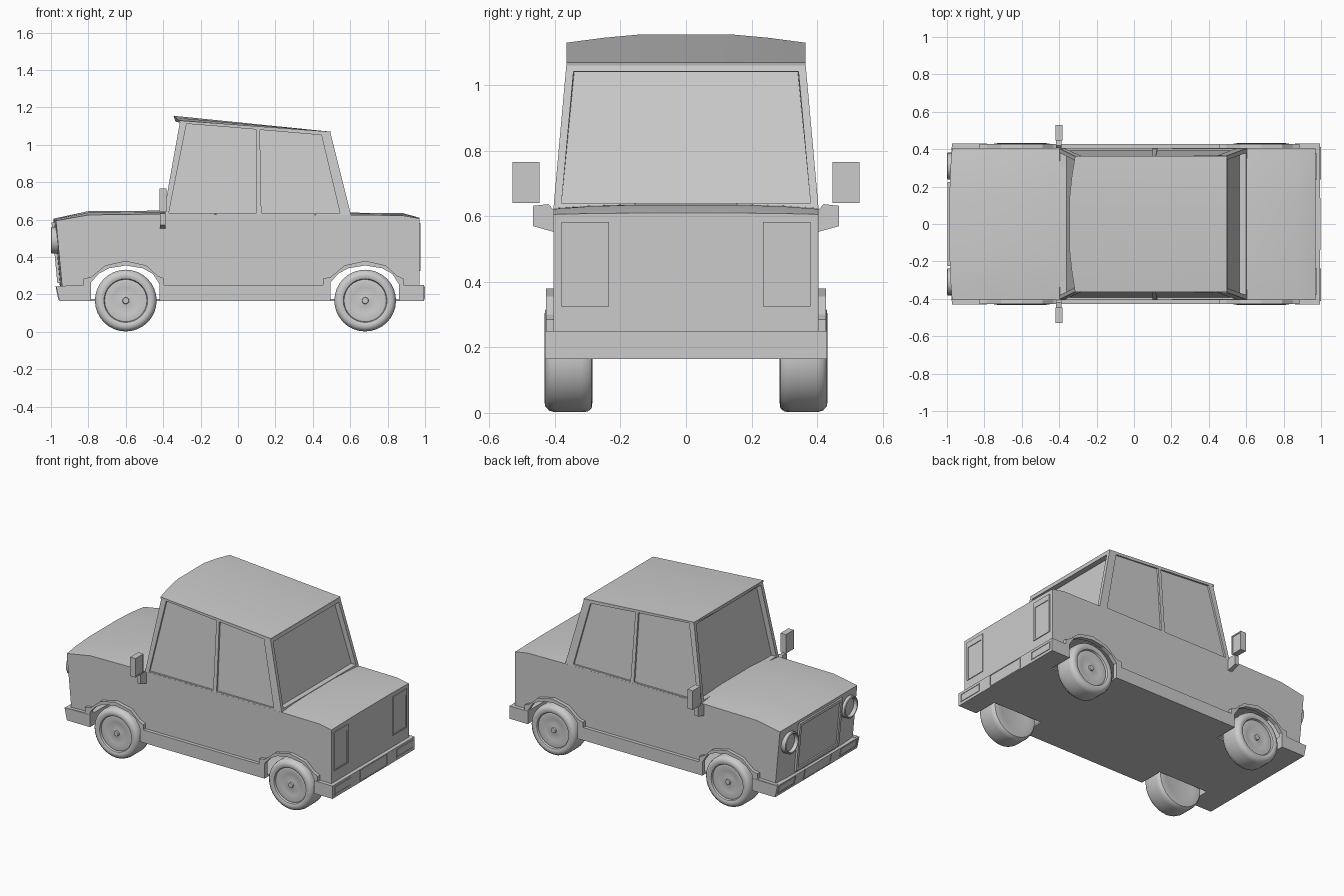
import bpy, bmesh, math

if "Cube" in bpy.data.objects:
    bpy.data.objects.remove(bpy.data.objects["Cube"])


def make(name, verts, faces, mirror=False, smooth=None):
    me = bpy.data.meshes.new(name)
    me.from_pydata(verts, [], faces)
    bm = bmesh.new()
    bm.from_mesh(me)
    bmesh.ops.remove_doubles(bm, verts=bm.verts, dist=1e-5)
    bmesh.ops.recalc_face_normals(bm, faces=bm.faces)
    bm.to_mesh(me)
    bm.free()
    ob = bpy.data.objects.new(name, me)
    bpy.context.collection.objects.link(ob)
    if mirror:
        mod = ob.modifiers.new("mirror", 'MIRROR')
        mod.use_axis = (False, True, False)
        mod.use_mirror_merge = False
    if smooth:
        bpy.ops.object.select_all(action='DESELECT')
        ob.select_set(True)
        bpy.context.view_layer.objects.active = ob
        bpy.ops.object.shade_smooth_by_angle(angle=math.radians(smooth))
    return ob


def sheet(name, rows, lower=(), smooth=30):
    """Grid through rows of points; both sides closed, with an optional lower (x, z) outline."""
    n = len(rows[0])
    verts = [p for r in rows for p in r]
    faces = [(i * n + j, i * n + j + 1, (i + 1) * n + j + 1, (i + 1) * n + j)
             for i in range(len(rows) - 1) for j in range(n - 1)]
    for col in (0, n - 1):
        side = [i * n + col for i in range(len(rows))]
        y = rows[0][col][1]
        for x, z in lower:
            side.append(len(verts))
            verts.append((x, y, z))
        faces.append(side)
    return make(name, verts, faces, smooth=smooth)


def prism(name, pts, axis, a, b, mirror=False):
    """Extrude a 2D outline along x, y or z."""
    def at(p, t):
        return {'x': (t, p[0], p[1]), 'y': (p[0], t, p[1]), 'z': (p[0], p[1], t)}[axis]
    n = len(pts)
    verts = [at(p, a) for p in pts] + [at(p, b) for p in pts]
    faces = [range(n), range(n, 2 * n)]
    faces += [(i, (i + 1) % n, n + (i + 1) % n, n + i) for i in range(n)]
    return make(name, verts, [tuple(f) for f in faces], mirror)


def panel(name, loops, mirror=False):
    """Bridge successive four-point loops and cap the last one."""
    verts = [p for l in loops for p in l]
    faces = [(4 * k + i, 4 * k + (i + 1) % 4, 4 * k + 4 + (i + 1) % 4, 4 * k + 4 + i)
             for k in range(len(loops) - 1) for i in range(4)]
    m = 4 * (len(loops) - 1)
    return make(name, verts, faces + [(m, m + 1, m + 2, m + 3)], mirror)


def lathe(name, prof, centre, axis, seg=32, mirror=True):
    verts, n = [], len(prof)
    for s in range(seg):
        c, d = math.cos(2 * math.pi * s / seg), math.sin(2 * math.pi * s / seg)
        for r, t in prof:
            o = (r * c, t, r * d) if axis == 'y' else (t, r * c, r * d)
            verts.append(tuple(o[k] + centre[k] for k in range(3)))
    faces = [(s * n + j, s * n + j + 1, (s + 1) % seg * n + j + 1, (s + 1) % seg * n + j)
             for s in range(seg) for j in range(n - 1)]
    return make(name, verts, faces, mirror, smooth=40)


def rect(y0, y1, z0, z1):
    return [(y0, z0), (y1, z0), (y1, z1), (y0, z1)]


WHEELS = (-0.60, 0.68)
ARCH_IN = [(-.185, .165), (-.185, .265), (-.145, .31), (-.09, .34), (0, .355),
           (.09, .34), (.145, .31), (.18, .255), (.18, .165)]
ARCH_OUT = [(-.225, .25), (-.225, .285), (-.185, .293), (-.11, .355), (0, .38),
            (.11, .355), (.17, .3), (.205, .285), (.205, .25)]


def contour(arch):
    return [(c + x, z) for c in WHEELS for x, z in arch]


# Body shell: crowned bonnet and boot, bowed nose, open wheel arches
YS = (-.405, -.3, -.15, .15, .3, .405)
CROWN = (0, .6, 1, 1, .6, 0)


def station(x, edge, top, bow=0):
    return [(x - bow * c, y, edge + (top - edge) * c) for y, c in zip(YS, CROWN)]


body_rows = [station(-.935, .165, .165, .012), station(-.94, .24, .24, .012),
             station(-.973, .594, .605, .014), station(-.8, .625, .645),
             station(-.4, .63, .648), station(.6, .625, .637), station(.88, .622, .635),
             station(.97, .606, .61), station(.97, .165, .165)]
sheet("body", body_rows, contour(ARCH_IN)[::-1])

# Floor with notches for the wheels
half = [(-.93, .405)]
for c in WHEELS:
    half += [(c - .185, .405), (c - .185, .265), (c + .18, .265), (c + .18, .405)]
half.append((.97, .405))
prism("floor", half + [(x, -y) for x, y in half[::-1]], 'z', .165, .175)

# Sill and wheel arch trim, bumpers
trim = ([(-.955, .165)] + contour(ARCH_IN) + [(.98, .165), (.98, .25)]
        + contour(ARCH_OUT)[::-1] + [(-.96, .245)])
prism("side_trim", trim, 'y', .40, .428, True)
prism("front_bumper", [(-.972, .243), (-.955, .165), (-.785, .165), (-.785, .245)], 'y', -.43, .43)
prism("rear_bumper", [(.86, .165), (.995, .165), (.995, .25), (.86, .25)], 'y', -.43, .43)


# Cabin walls with recessed side windows
def side(pts, inset=0):
    return [(x, .405 - (z - .62) * .09 - inset, z) for x, z in pts]


def side_window(name, outer, inner):
    panel(name, [side(outer), side(inner), side(inner, .012)], True)


side_window("front_side_window", [(-.4, .62), (.112, .62), (.112, 1.091), (-.31, 1.125)],
            [(-.37, .635), (.1, .635), (.096, 1.083), (-.275, 1.112)])
side_window("rear_side_window", [(.112, .62), (.605, .62), (.495, 1.06), (.112, 1.091)],
            [(.125, .635), (.545, .635), (.445, 1.055), (.117, 1.082)])


# Front and rear screens
def screen(name, x0, x1, top, depth):
    slope = (x1 - x0) / (top - .62)

    def loop(y0, y1, z0, z1, d):
        xa, xb = x0 + slope * (z0 - .62) + d, x0 + slope * (z1 - .62) + d
        return [(xa, -y0, z0), (xa, y0, z0), (xb, y1, z1), (xb, -y1, z1)]
    yt = .405 - (top - .62) * .09
    a, b = (.38, yt - .022, .64, top - .018), (.38, yt - .024, .64, top - .02)
    panel(name, [loop(.405, yt, .62, top, 0), loop(*a, 0), loop(*b, depth)])


screen("windscreen", -.4, -.31, 1.125, .035)
screen("rear_screen", .605, .495, 1.06, -.035)

# Roof: arched at the front, flat at the rear, overhanging the windscreen
RY = (-.364, -.25, -.14, .14, .25, .364)
rise = (0, .6, 1, 1, .6, 0)
sheet("roof", [[(-.295, y, 1.115) for y in RY],
               [(-.312 - .022 * c, y, 1.118 + .006 * c) for y, c in zip(RY, rise)],
               [(-.315 - .03 * c, y, 1.13 + .025 * c) for y, c in zip(RY, rise)],
               [(.497, y, 1.07) for y in RY],
               [(.492, y, 1.048) for y in RY]])


# Wheels
tyre = [(0, .295), (.1, .29), (.13, .285), (.153, .288), (.163, .3), (.165, .32),
        (.165, .40), (.16, .418), (.147, .43), (.13, .432), (.117, .427), (.113, .415),
        (.105, .418), (.07, .408), (.03, .41), (.018, .412), (.016, .422), (0, .423)]
for label, c in zip(("front", "rear"), WHEELS):
    lathe(label + "_wheels", tyre, (c, 0, .167), 'y')

# Headlights
lathe("headlights", [(0, -.985), (.03, -.983), (.055, -.976), (.06, -.998), (.065, -1.0),
                     (.071, -.996), (.071, -.94)], (0, .31, .49), 'x')


# Raised frames with recessed centres on the nose and tail
def frame(name, outer, inner, xf, out, mirror=False):
    def lift(q, d):
        return [(xf(z) + d, y, z) for y, z in q]
    panel(name, [lift(outer, -out), lift(outer, out), lift(inner, out), lift(inner, out * .15)], mirror)


def nose(z):
    return -.952 - (z - .24) * .095


def front_bump(z):
    return -.955 - (z - .165) * .218


frame("grille", rect(-.225, .225, .26, .585), rect(-.205, .205, .28, .565), nose, -.012)
frame("tail_lights", rect(.235, .38, .325, .582), rect(.248, .37, .333, .545),
      lambda z: .97, .005, True)
for label, fn, s in (("front", front_bump, -1), ("rear", lambda z: .995, 1)):
    frame(label + "_bumper_lights", rect(.238, .412, .183, .236), rect(.245, .405, .189, .23),
          fn, s * .004, True)
    frame(label + "_plate", rect(-.14, .14, .17, .246), rect(-.136, .136, .174, .242), fn, s * .003)

# Door mirrors
prism("mirror_arms", [(.395, .61), (.42, .637), (.467, .632), (.467, .57), (.395, .55)],
      'x', -.416, -.388, True)
prism("mirror_housings", rect(.447, .53, .64, .766), 'x', -.42, -.386, True)
frame("mirror_glass", rect(.447, .53, .64, .766), rect(.453, .524, .646, .758),
      lambda z: -.386, .005, True)
